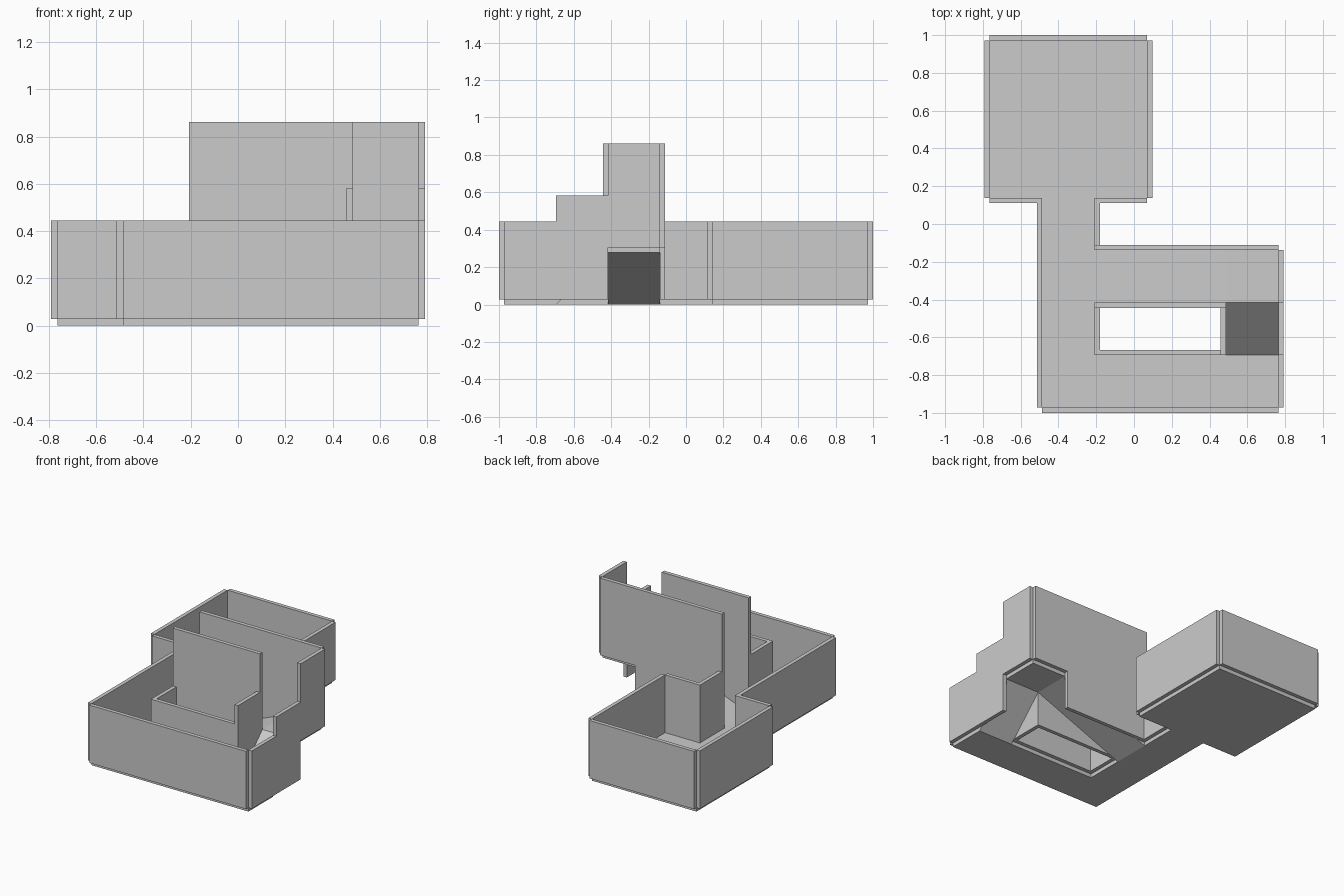
import bpy, bmesh
from mathutils import Vector

if "Cube" in bpy.data.objects:
    bpy.data.objects.remove(bpy.data.objects["Cube"])

U = 2 / 7.2   # one floor cell
T = 0.1       # slab and wall thickness, in cells


def prism(name, outline, direction):
    """Extrude a closed outline (in cells) along a direction."""
    bm = bmesh.new()
    face = bm.faces.new([bm.verts.new(Vector(p) * U) for p in outline])
    res = bmesh.ops.extrude_face_region(bm, geom=[face], use_keep_orig=True)
    moved = [v for v in res["geom"] if isinstance(v, bmesh.types.BMVert)]
    bmesh.ops.translate(bm, verts=moved, vec=Vector(direction) * U)
    bmesh.ops.recalc_face_normals(bm, faces=bm.faces)
    mesh = bpy.data.meshes.new(name)
    bm.to_mesh(mesh)
    bm.free()
    ob = bpy.data.objects.new(name, mesh)
    bpy.context.collection.objects.link(ob)
    return ob


def box(name, x0, x1, y0, y1, z0, z1):
    return prism(name, [(x0, y0, z0), (x1, y0, z0), (x1, y1, z0), (x0, y1, z0)],
                 (0, 0, z1 - z0))


def wall_x(name, x0, x1, y, side, top=1.6, low=T):
    """Wall running along x, placed on the given side of line y."""
    box(name, x0, x1, *sorted((y, y + side * T)), low, top)


def wall_y(name, y0, y1, x, side, top=1.6, low=T):
    """Wall running along y, placed on the given side of line x."""
    box(name, *sorted((x, x + side * T)), y0, y1, low, top)


# Ground floor: big room, corridor and lower hall in one outline
plan = [(-1.75, -3.5), (2.75, -3.5), (2.75, -2.5), (-0.75, -2.5), (-0.75, 0.5),
        (0.25, 0.5), (0.25, 3.5), (-2.75, 3.5), (-2.75, 0.5), (-1.75, 0.5)]
prism("ground_floor", [(x, y, 0) for x, y in plan], (0, 0, T))

# Raised landing and the two ramps leading to it
box("landing", 1.75, 2.75, -1.5, -0.5, 1, 1 + T)
prism("long_ramp", [(-0.75, -1.5, 0), (1.75, -1.5, 1),
                    (1.75, -1.5, 1 + T), (-0.75, -1.5, T)], (0, 1, 0))
prism("short_ramp", [(1.75, -2.5, 0), (1.75, -1.5, 1),
                     (1.75, -1.5, 1 + T), (1.75, -2.5, T)], (1, 0, 0))

# Big room walls
wall_x("room_back_wall", -2.75, 0.25, 3.5, 1)
wall_y("room_left_wall", 0.5, 3.5, -2.75, -1)
wall_y("room_right_wall", 0.5, 3.5, 0.25, 1)
wall_x("room_front_wall_left", -2.75, -1.75, 0.5, -1)
wall_x("room_front_wall_right", -0.75, 0.25, 0.5, -1)

# Corridor and lower hall walls
wall_y("corridor_left_wall", -3.5, 0.5, -1.75, -1)
wall_y("corridor_right_wall", -0.5, 0.5, -0.75, 1)
wall_x("hall_front_wall", -1.75, 2.75, -3.5, -1)
wall_y("hall_right_wall", -3.5, -2.5, 2.75, 1)

# Walls facing the open courtyard
wall_y("courtyard_left_wall", -2.5, -1.5, -0.75, 1)
wall_x("courtyard_front_wall", -0.75, 1.75, -2.5, 1)

# Taller walls beside the ramps and landing
wall_x("long_ramp_front_wall", -0.75, 1.75, -1.5, -1, 3.1)
wall_x("long_ramp_back_wall", -0.75, 1.75, -0.5, 1, 3.1)
wall_y("short_ramp_left_wall", -2.5, -1.5, 1.75, -1, 2.1)
wall_y("short_ramp_right_wall", -2.5, -1.5, 2.75, 1, 2.1)
wall_x("landing_back_wall", 1.75, 2.75, -0.5, 1, 3.1, 1 + T)
wall_y("landing_right_wall", -1.5, -0.5, 2.75, 1, 3.1, 1 + T)
